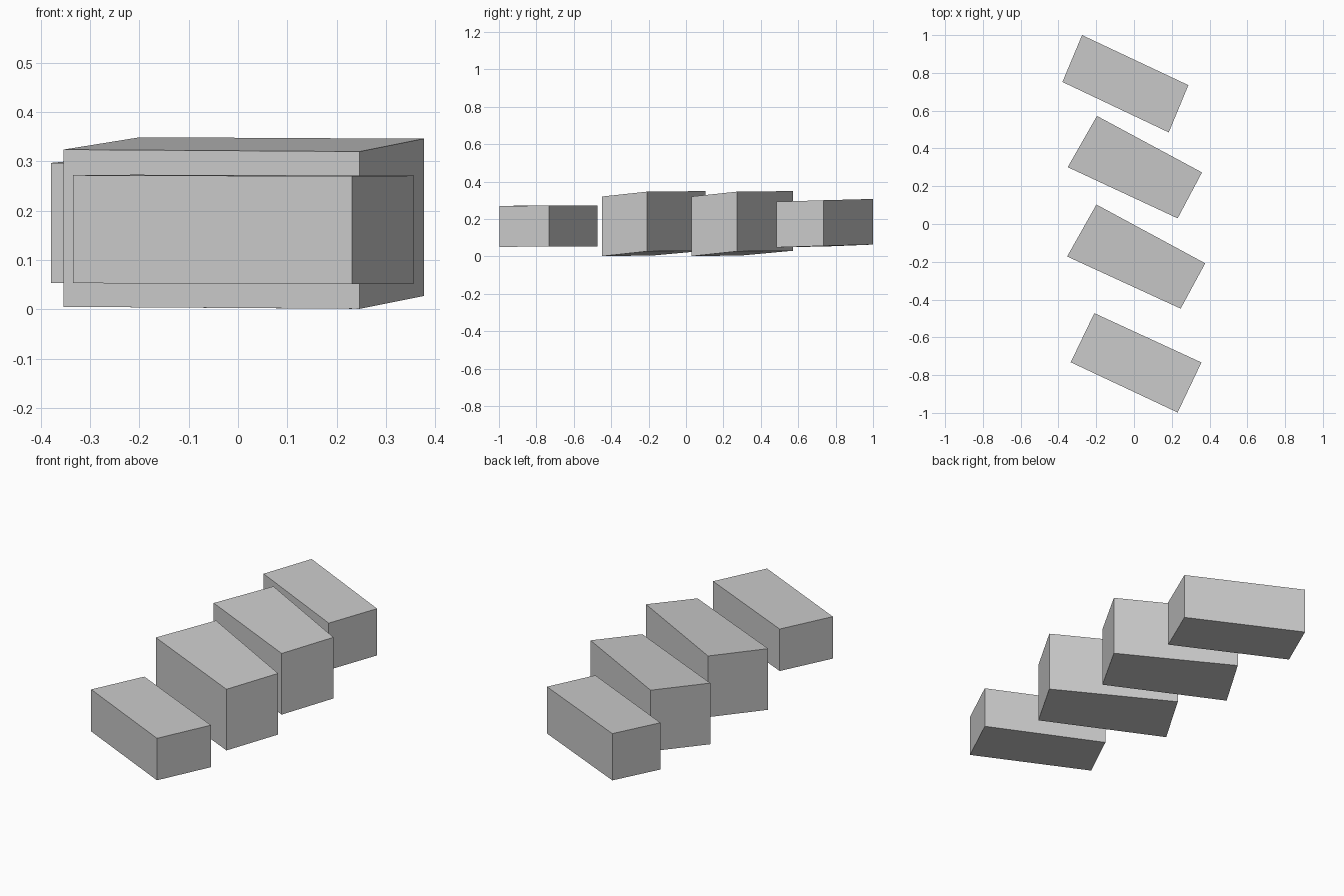
import bpy, bmesh

if "Cube" in bpy.data.objects:
    bpy.data.objects.remove(bpy.data.objects["Cube"])


def block(name, corners, height):
    """Prism from a four-corner base (x, y, z), slightly tilted, raised by height."""
    bm = bmesh.new()
    face = bm.faces.new([bm.verts.new(c) for c in corners])
    top = bmesh.ops.extrude_face_region(bm, geom=[face], use_keep_orig=True)
    verts = [g for g in top["geom"] if isinstance(g, bmesh.types.BMVert)]
    bmesh.ops.translate(bm, verts=verts, vec=(0, 0, height))
    bmesh.ops.recalc_face_normals(bm, faces=bm.faces[:])
    mesh = bpy.data.meshes.new(name)
    bm.to_mesh(mesh)
    bm.free()
    bpy.context.collection.objects.link(bpy.data.objects.new(name, mesh))


# Corner order: front-left, front-right, back-right, back-left
# Low end blocks
block("front_end_block", [(-.335, -.732, .053), (.231, -.998, .051),
                          (.357, -.733, .052), (-.21, -.472, .054)], .219)
block("back_end_block", [(-.379, .752, .053), (.184, .485, .048),
                         (.288, .735, .056), (-.275, 1.0, .063)], .244)

# Tall middle blocks, rising gently towards the back
block("front_middle_block", [(-.354, -.172, .005), (.247, -.448, .001),
                             (.377, -.208, .027), (-.199, .103, .030)], .319)
block("back_middle_block", [(-.351, .301, .005), (.231, .030, .001),
                            (.360, .273, .027), (-.196, .572, .030)], .319)
